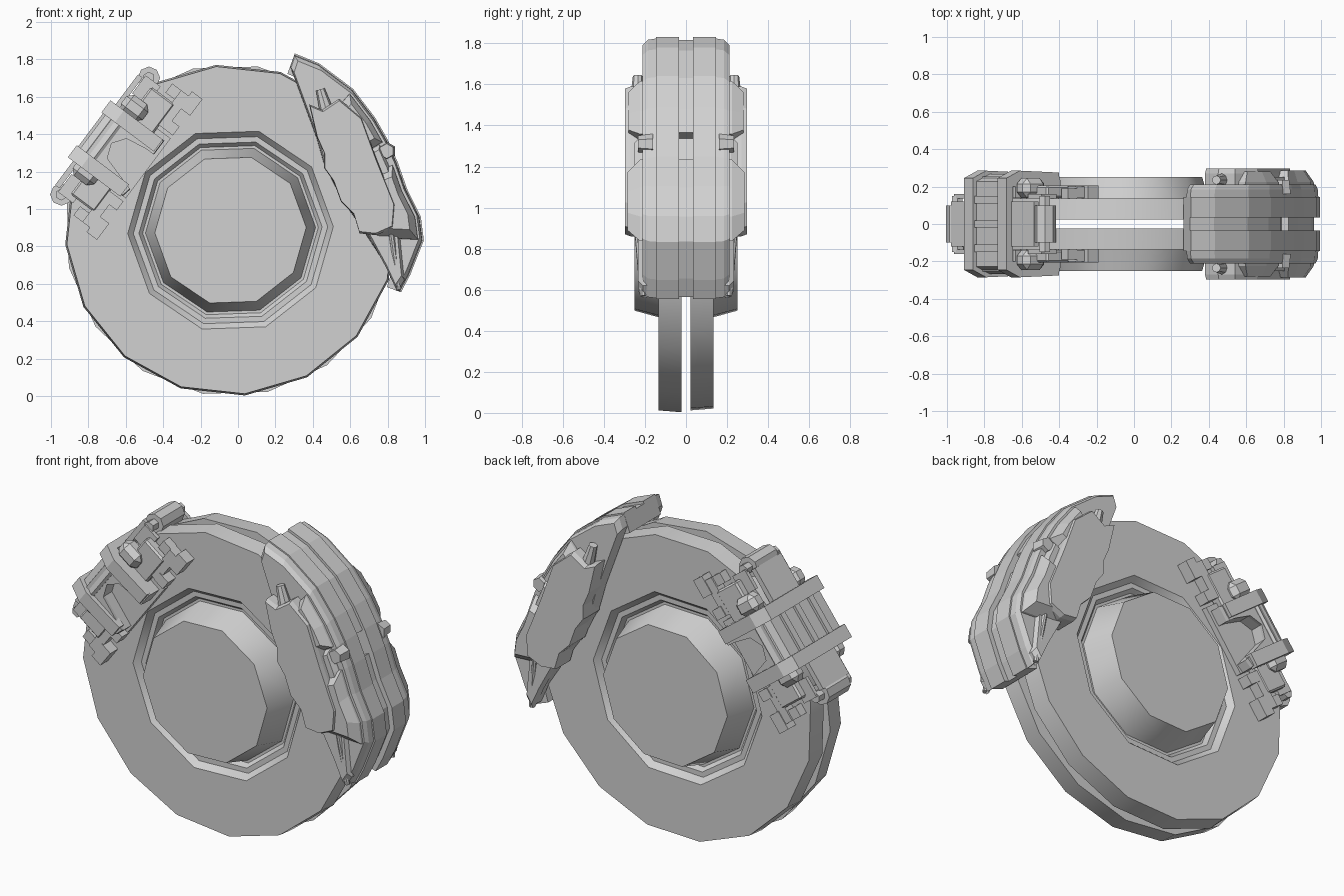
import bpy, bmesh
from math import radians, cos, sin
from mathutils import Vector

cube = bpy.data.objects.get("Cube")
if cube:
    bpy.data.objects.remove(cube, do_unlink=True)

CX, CZ = -0.04, 0.887          # wheel axis

metal = bpy.data.materials.new("bare grey metal")
metal.use_nodes = True
GREY = (0.64, 0.64, 0.64, 1)
metal.diffuse_color = GREY
metal.node_tree.nodes["Principled BSDF"].inputs["Base Color"].default_value = GREY


def finish(name, bm, smooth=None, bevel=0):
    bmesh.ops.recalc_face_normals(bm, faces=bm.faces)
    mesh = bpy.data.meshes.new(name)
    bm.to_mesh(mesh)
    bm.free()
    ob = bpy.data.objects.new(name, mesh)
    bpy.context.collection.objects.link(ob)
    mesh.materials.append(metal)
    if bevel:
        mod = ob.modifiers.new("bevel", 'BEVEL')
        mod.width, mod.segments = bevel, 1
    if smooth:
        bpy.ops.object.select_all(action='DESELECT')
        ob.select_set(True)
        bpy.context.view_layer.objects.active = ob
        bpy.ops.object.shade_smooth_by_angle(angle=radians(smooth))
    return ob


def polar(r, deg):
    return (CX + r * cos(radians(deg)), CZ + r * sin(radians(deg)))


def skin(bm, a, b):
    for i in range(len(a)):
        j = (i + 1) % len(a)
        bm.faces.new((a[i], a[j], b[j], b[i]))


def slab(name, pts, levels, both=True, bevel=0):
    """Stack an xz outline along y; each level is (y, shrink)."""
    bm = bmesh.new()
    mx = sum(p[0] for p in pts) / len(pts)
    mz = sum(p[1] for p in pts) / len(pts)
    for side in ((1, -1) if both else (1,)):
        rows = [[bm.verts.new((x + (mx - x) * k, side * y, z + (mz - z) * k))
                 for x, z in pts] for y, k in levels]
        for a, b in zip(rows, rows[1:]):
            skin(bm, a, b)
        bm.faces.new(rows[0])
        bm.faces.new(rows[-1])
    return finish(name, bm, bevel=bevel)


def rod(name, start, end, r0, r1, sides=8):
    bm = bmesh.new()
    a, b = Vector(start), Vector(end)
    bmesh.ops.create_cone(bm, cap_ends=True, segments=sides, radius1=r0,
                          radius2=r1, depth=(b - a).length)
    turn = (b - a).to_track_quat('Z', 'Y')
    for v in bm.verts:
        v.co = turn @ v.co + (a + b) / 2
    return finish(name, bm, smooth=30)


# Two facing rotor plates with grooved hubs
def rotor(name, side, turn):
    bm = bmesh.new()

    def loop(n, r, y, rot):
        out = []
        for i in range(n):
            x, z = polar(r, rot + 360 * i / n)
            out.append(bm.verts.new((x, side * y, z)))
        return out

    rim = [loop(16, 0.887, 0.023, turn), loop(16, 0.878, 0.135, turn)]
    hub = [loop(10, r, y, 2) for r, y in
           ((0.55, 0.135), (0.52, 0.1), (0.49, 0.1), (0.47, 0.075),
            (0.455, 0.075), (0.405, 0.25))]
    for rows in (rim, hub):
        for a, b in zip(rows, rows[1:]):
            skin(bm, a, b)
    bm.faces.new(rim[0])
    bm.faces.new(hub[-1])
    border = [e for e in bm.edges if len(e.link_faces) == 1]
    bmesh.ops.triangle_fill(bm, edges=border, use_beauty=True,
                            normal=Vector((0, side, 0)))
    return finish(name, bm, smooth=37)


rotor("front_rotor", -1, 5)
rotor("back_rotor", 1, 13)

# Large caliper: wavy outer line as (angle, radius)
WAVE = [(70, 1.005), (62, 1.01), (49, 1.0), (38, 0.98), (30, 0.97), (22, 0.965),
        (13, 0.97), (4, 1.02), (-3, 1.035), (-14, 0.99), (-20, 0.97)]


def wave(drop, lo=-99, hi=99):
    return [polar(r - drop, a) for a, r in WAVE if lo <= a <= hi]


def strip(top, bottom, lo=-99, hi=99):
    inner = [polar(bottom, a) for a, r in WAVE if lo <= a <= hi]
    return wave(top, lo, hi) + inner[::-1]


slab("bridge_ribs", strip(0, 0.89), [(0.035, 0), (0.145, 0)])
slab("bridge_core_upper", strip(0.015, 0.89, lo=30), [(-0.037, 0), (0.037, 0)], False)
slab("bridge_core_lower", strip(0.03, 0.89, hi=22), [(-0.037, 0), (0.037, 0)], False)
slab("bridge_slot_floor", strip(0.07, 0.89, 22, 30), [(-0.037, 0), (0.037, 0)], False)

flange = wave(0.008) + [(0.84, 0.58), (0.79, 0.70), (0.68, 0.87), (0.55, 1.06),
                        (0.46, 1.24), (0.42, 1.38), (0.28, 1.76)]
slab("caliper_flange", flange, [(0.142, 0), (0.185, 0.01), (0.212, 0.05)])

cheek = [(0.38, 1.56), (0.45, 1.53), (0.54, 1.59), (0.66, 1.49), (0.74, 1.27),
         (0.84, 1.02), (0.83, 0.90), (0.74, 0.86), (0.65, 0.87), (0.62, 0.97),
         (0.55, 1.04), (0.51, 1.15), (0.46, 1.22), (0.46, 1.30), (0.42, 1.39)]
slab("caliper_cheek", cheek, [(0.15, 0), (0.27, 0), (0.298, 0.03)])

# Shoulders, tail and fittings of the large caliper
slab("upper_shoulder", strip(0.03, 0.78, 30, 49), [(0.2, 0), (0.225, 0.02), (0.28, 0.3)])
slab("middle_shoulder", strip(0.05, 0.78, 13, 30), [(0.2, 0), (0.22, 0.02), (0.25, 0.2)])
slab("lower_shoulder", strip(0.03, 0.78, -3, 22), [(0.2, 0), (0.225, 0.02), (0.285, 0.3)])
slab("caliper_tail", [(0.66, 0.93), (0.86, 0.92), (0.89, 0.62), (0.85, 0.56), (0.79, 0.69)],
     [(0.19, 0), (0.21, 0), (0.235, 0.2)])
for side, tag in ((-1, "front"), (1, "back")):
    rod(tag + "_bleeder", (0.475, side * 0.235, 1.52), (0.44, side * 0.235, 1.64), 0.038, 0.024)
    rod(tag + "_boss", (0.795, side * 0.16, 1.31), (0.795, side * 0.235, 1.31), 0.05, 0.04, 6)
    rod(tag + "_pipe", (0.82, side * 0.235, 0.87), (0.86, side * 0.21, 0.57), 0.015, 0.015)


# Small caliper: placed by (radius, tangent) on the upper right-hand quarter
def local(r, t):
    return (CX - 0.8 * r + 0.6 * t, CZ + 0.6 * r + 0.8 * t)


def block(name, r0, r1, t0, t1, y0, y1, both=True, bevel=0):
    pts = [local(r0, t0), local(r1, t0), local(r1, t1), local(r0, t1)]
    return slab(name, pts, [(y0, 0), (y1, 0)], both, bevel)


def saddle(name, t0, t1, foot, top, half, thick):
    """U-shaped section straddling the rotors, run along the tangent."""
    outer = [(half - 0.01, foot), (half, top - 0.09), (half - 0.04, top)]
    inner = [(half - 0.04 - thick, top - thick), (half - 0.01 - thick, foot)]
    ring = [(y, r) for y, r in outer] + [(-y, r) for y, r in outer[::-1]]
    ring += [(-y, r) for y, r in inner[::-1]] + [(y, r) for y, r in inner]
    bm = bmesh.new()
    ends = []
    for t in (t0, t1):
        row = []
        for y, r in ring:
            x, z = local(r, t)
            row.append(bm.verts.new((x, y, z)))
        ends.append(row)
        bm.faces.new(row)
    skin(bm, *ends)
    return finish(name, bm)


notched = [(0.87, -0.2), (0.87, 0.17), (0.57, 0.17), (0.57, 0.08), (0.62, 0.08),
           (0.74, 0.06), (0.79, -0.01), (0.76, -0.09), (0.66, -0.12), (0.56, -0.15),
           (0.57, -0.2)]
slab("piston_housing", [local(r, t) for r, t in notched],
     [(0.14, 0), (0.235, 0), (0.255, 0.03)])
block("brake_pad", 0.55, 0.82, -0.2, 0.2, 0.137, 0.17)
saddle("housing_bridge", -0.13, 0.12, 0.80, 0.905, 0.268, 0.025)
for t in (-0.21, 0.09):
    saddle("housing_band", t, t + 0.08, 0.58, 0.93, 0.285, 0.045)
for y in (-0.13, 0, 0.13):
    block("bridge_bar", 0.89, 0.92, -0.13, 0.12, y - 0.02, y + 0.02, False)

# Bracket ends, the same on each side of the small caliper
for s in (-1, 1):
    def piece(name, r0, r1, t0, t1, y0, y1, both=True, bevel=0):
        a, b = sorted((s * t0, s * t1))
        block(name, r0, r1, a, b, y0, y1, both, bevel)

    piece("bracket_arm", 0.64, 0.80, 0.16, 0.36, 0.14, 0.205, bevel=0.01)
    piece("bracket_shoulder", 0.73, 0.875, 0.16, 0.27, 0.14, 0.245, bevel=0.03)
    piece("bracket_neck", 0.60, 0.66, 0.22, 0.44, 0.14, 0.20)
    piece("bracket_foot", 0.54, 0.61, 0.36, 0.47, 0.135, 0.205)
    piece("bracket_inner_foot", 0.55, 0.62, 0.22, 0.28, 0.135, 0.205)
    piece("bracket_tip", 0.66, 0.72, 0.38, 0.44, 0.135, 0.19)
    piece("bracket_lug", 0.76, 0.86, 0.27, 0.39, 0.137, 0.16)
    piece("bracket_crossbar", 0.865, 0.895, 0.17, 0.37, -0.12, 0.12, False)
    x, z = local(0.838, s * 0.39)
    rod("bracket_pin", (x, -0.10, z), (x, 0.10, z), 0.06, 0.06)
    rod("pin_head", (x, -0.15, z), (x, 0.15, z), 0.032, 0.032, 6)
